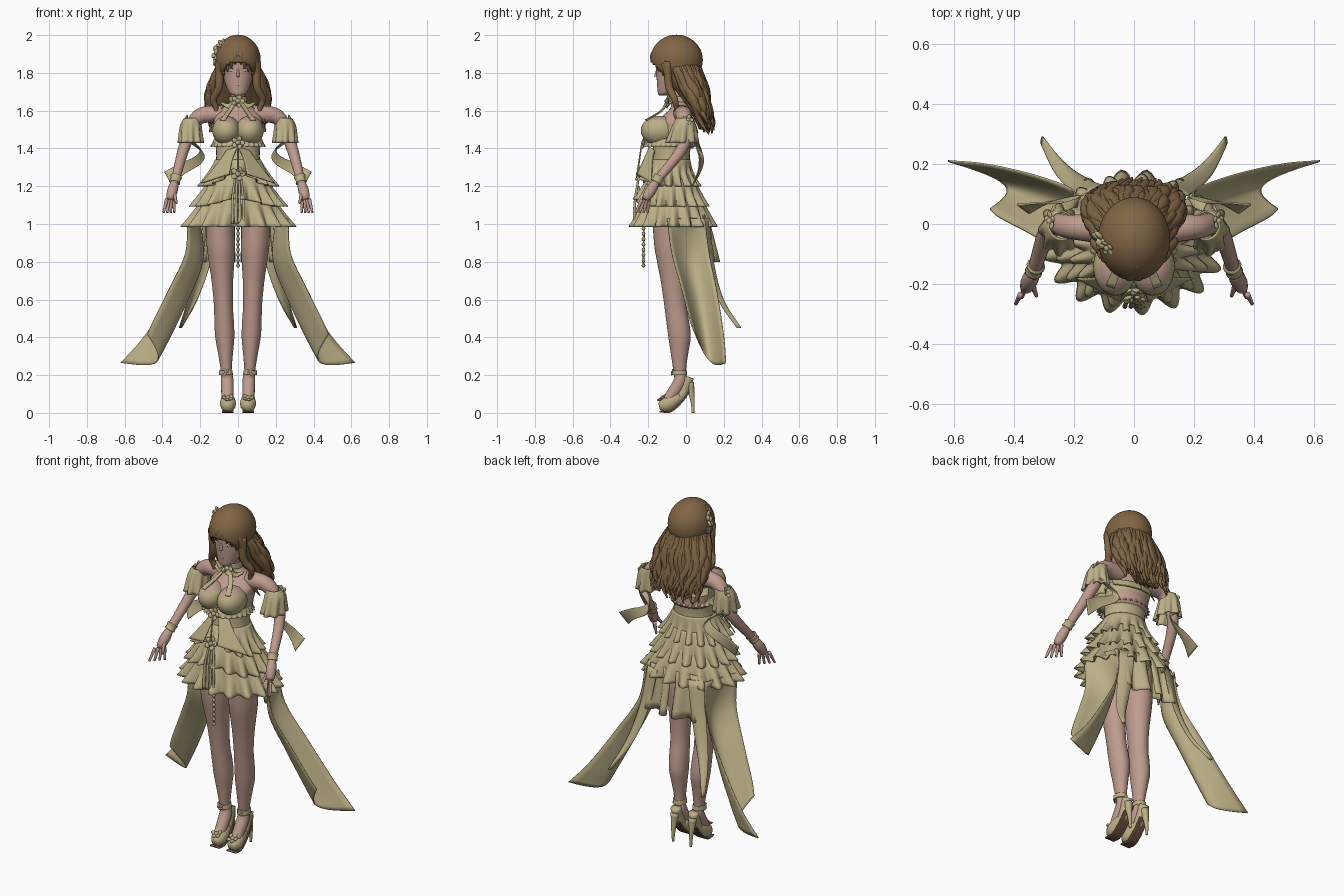
import bpy, bmesh, math, random
from mathutils import Vector, Matrix

random.seed(4)
cube = bpy.data.objects.get("Cube")
if cube:
    bpy.data.objects.remove(cube, do_unlink=True)


def material(name, *rgb):
    mat = bpy.data.materials.new(name)
    mat.use_nodes = True
    mat.diffuse_color = (*rgb, 1)
    shader = next(node for node in mat.node_tree.nodes if node.type == "BSDF_PRINCIPLED")
    shader.inputs["Base Color"].default_value = (*rgb, 1)
    return mat


cloth = material("khaki cloth", .5, .43, .24)
skin = material("skin", .52, .33, .27)
brown = material("brown hair", .22, .13, .06)
dark_sole = material("dark sole", .16, .09, .06)
eye_white = material("eye white", .6, .52, .47)


def finish(name, bm, mat, mirror=False, thick=0):
    """Turn a bmesh into a smooth object with optional thickness and mirroring."""
    bmesh.ops.recalc_face_normals(bm, faces=bm.faces)
    for face in bm.faces:
        face.smooth = True
    mesh = bpy.data.meshes.new(name)
    bm.to_mesh(mesh)
    bm.free()
    mesh.materials.append(mat)
    ob = bpy.data.objects.new(name, mesh)
    bpy.context.collection.objects.link(ob)
    if thick:
        solid = ob.modifiers.new("thickness", "SOLIDIFY")
        solid.thickness, solid.offset = thick, 0
    if mirror:
        ob.modifiers.new("mirror", "MIRROR").use_mirror_merge = False
    return ob


def smooth(points, steps=6):
    """Catmull-Rom resampling of points of any dimension."""
    pts = [Vector(point) for point in points]
    pts = [pts[0] * 2 - pts[1]] + pts + [pts[-1] * 2 - pts[-2]]
    result = []
    for before, start, end, after in zip(pts, pts[1:], pts[2:], pts[3:]):
        leave, arrive = (end - before) / 2, (after - start) / 2
        for i in range(steps):
            t = i / steps
            ease = t * t * (3 - 2 * t)
            result.append(start.lerp(end, ease) + leave * t * (1 - t) ** 2 - arrive * t * t * (1 - t))
    return result + [pts[-2]]


def grid(name, rows, mat, closed=True, cap=True, **options):
    """Skin a list of point rows."""
    bm = bmesh.new()
    rows = [[bm.verts.new(point) for point in row] for row in rows]
    count = len(rows[0])
    for low, high in zip(rows, rows[1:]):
        for i in range(count if closed else count - 1):
            j = (i + 1) % count
            bm.faces.new((low[i], low[j], high[j], high[i]))
    if closed and cap:
        bm.faces.new(rows[0])
        bm.faces.new(rows[-1])
    return finish(name, bm, mat, **options)


def loft(name, ellipses, mat, sides=32, folds=0, depth=0, lift=0, **options):
    """Stacked ellipses (x, y, z, rx, ry); folds grow towards the last one."""
    rings = smooth(ellipses)
    rows = []
    for i, (x, y, z, rx, ry) in enumerate(rings):
        t = i / (len(rings) - 1)
        row = []
        for k in range(sides):
            angle = math.tau * k / sides
            fold = depth * t * t * math.cos(folds * angle)
            rise = lift * t * max(0, -math.sin(angle)) ** 6
            row.append((x + (rx + fold) * math.cos(angle), y + (ry + fold) * math.sin(angle), z + rise))
        rows.append(row)
    return grid(name, rows, mat, **options)


def tube(name, points, mat, start, end, swell=0, sides=12, **options):
    """Round limb whose radius runs from start to end, swelling in the middle."""
    path = smooth(points)
    last = len(path) - 1
    side, rows = Vector((1, .2, .1)), []
    for i, centre in enumerate(path):
        t = i / last
        radius = start + (end - start) * t + swell * math.sin(math.pi * t)
        along = (path[min(i + 1, last)] - path[max(i - 1, 0)]).normalized()
        side = (side - along * side.dot(along)).normalized()
        up = along.cross(side)
        angles = [math.tau * k / sides for k in range(sides)]
        rows.append([centre + (side * math.cos(a) + up * math.sin(a)) * radius for a in angles])
    return grid(name, rows, mat, **options)


def panel(name, path, start, end, mat=cloth, curl=(0, 0, 0), waves=.5, thick=.006):
    """Mirrored cloth strip: a width vector swept along a path, increasingly bowed by curl."""
    centres, rows = smooth(path), []
    start, end, curl, across = Vector(start), Vector(end), Vector(curl), 12
    for i, centre in enumerate(centres):
        t = i / (len(centres) - 1)
        width, bow = start.lerp(end, t * t), curl * math.sqrt(t)
        rows.append([centre + width * (k / across - .5) + bow * math.sin(math.tau * waves * k / across)
                     for k in range(across + 1)])
    return grid(name, rows, mat, closed=False, mirror=True, thick=thick)


def add_ball(bm, matrix, radii, sides):
    bmesh.ops.create_uvsphere(bm, u_segments=sides, v_segments=sides // 2, radius=1,
                              matrix=matrix @ Matrix.Diagonal((*radii, 1)))


def ball(name, centre, radii, mat, sides=32, **options):
    bm = bmesh.new()
    add_ball(bm, Matrix.Translation(centre), radii, sides)
    return finish(name, bm, mat, **options)


def flower(name, centre, normal, size, mirror=True):
    """Five tilted petals around a round heart."""
    bm = bmesh.new()
    base = Matrix.Translation(centre) @ Vector(normal).to_track_quat("Z", "Y").to_matrix().to_4x4()
    add_ball(bm, base, [size * .4] * 3, 12)
    for i in range(5):
        petal = (Matrix.Rotation(math.tau * i / 5, 4, "Z") @ Matrix.Translation((size * .6, 0, 0))
                 @ Matrix.Rotation(-.4, 4, "Y"))
        add_ball(bm, base @ petal, (size * .5, size * .4, size * .2), 12)
    return finish(name, bm, cloth, mirror)


def leg_ring(t):
    """Leg section from hip to ankle, fuller at thigh and calf."""
    thigh, calf = (math.exp(-((t - at) / .12) ** 2) for at in (.25, .74))
    radius = .08 - .055 * t + .008 * thigh + .012 * calf
    return .1 - .04 * t, .065 * t - .095 + .012 * calf, 1.1 - .93 * t, radius, radius * 1.17


# Body and bodice
loft("torso", [(0, -.04, 1.4, .11, .08), (0, -.06, 1.52, .13, .1), (0, -.045, 1.57, .12, .08),
               (0, -.03, 1.61, .09, .055), (0, -.04, 1.65, .04, .04), (0, -.05, 1.73, .04, .04)], skin)
loft("briefs", [(0, -.08, 1, .06, .06), (0, -.08, 1.06, .16, .11), (0, -.08, 1.2, .15, .11)], cloth)
loft("bodice", [(0, -.08, 1.2, .14, .12), (0, -.08, 1.36, .115, .1), (0, -.055, 1.52, .136, .106)], cloth, cap=False)
bust = ball("bust", (.062, -.142, 1.495), (.074, .097, .078), cloth, mirror=True)
bust.data.materials.append(skin)
for face in bust.data.polygons:
    face.material_index = int(face.center.z > 1.54 + abs(face.center.x - .05) / 5)
loft("underbust_ruffle", [(0, -.09, 1.45, .125, .11), (0, -.09, 1.41, .137, .13)], cloth, sides=160,
     folds=26, depth=.008, cap=False, thick=.005)

# Legs, arms and hands
loft("leg", [leg_ring(i / 12) for i in range(13)], skin, mirror=True)
shoulder, upper, elbow = (.08, -.02, 1.58), (.21, -.01, 1.565), (.28, -.01, 1.42)
wrist, palm = (.335, -.16, 1.22), (.36, -.215, 1.13)
tube("arm", [shoulder, upper, elbow, wrist], skin, .05, .022, sides=16, mirror=True)
tube("hand", [wrist, palm], skin, .021, .02, swell=.008, mirror=True)
for i in range(4):
    spread = Vector((.012, -.013, 0)) * (i - 1.5)
    root = Vector(palm) + spread
    tube("finger", [root, root + spread * .6 + Vector((.005, -.02, -.07))], skin, .01, .006, sides=8, mirror=True)
tube("thumb", [(.34, -.2, 1.17), (.325, -.24, 1.11)], skin, .012, .006, sides=8, mirror=True)
tube("wrist_cuff", [(.327, -.14, 1.25), wrist], cloth, .032, .03, swell=-.004, mirror=True)

# Head and face
loft("head", [(0, -.125, 1.68, .018, .018), (0, -.1, 1.7, .05, .05), (0, -.07, 1.79, .08, .086),
              (0, -.06, 1.9, .086, .095), (0, -.06, 1.94, .05, .05)], skin)
tube("nose", [(0, -.153, 1.82), (0, -.16, 1.78)], skin, .005, .009)
ball("eye", (.034, -.147, 1.815), (.016, .005, .007), eye_white, mirror=True)
tube("lash", [(.016, -.152, 1.82), (.035, -.151, 1.824), (.052, -.142, 1.82)], brown, .002, .001, mirror=True)
ball("lips", (0, -.147, 1.735), (.02, .007, .006), skin)

# Hair cap with an open face
bm = bmesh.new()
add_ball(bm, Matrix.Translation((0, -.05, 1.868)), (.116, .135, .13), 64)
centres = {face: face.calc_center_median() for face in bm.faces}
opening = [face for face, c in centres.items() if c.y < -.05 and c.z < 1.7 - .85 * c.y]
bmesh.ops.delete(bm, geom=opening, context="FACES")
finish("hair_cap", bm, brown, thick=.008)

# Fringe, temple locks and wavy lengths
for i in range(5):
    x, back, drop = .015 + .02 * i, .015 * i, .02 * i
    tube("fringe_lock", [(x / 2, -.135, 1.965 - drop / 3), (x, back - .175, 1.89 - drop / 2),
                         (x, back - .165, 1.845 - drop)], brown, .008, .003, swell=.01, mirror=True)
tube("temple_lock", [(.1, -.1, 1.86), (.1, -.09, 1.73), (.13, -.06, 1.66), (.115, -.05, 1.6),
                     (.145, -.05, 1.53)], brown, .022, .004, swell=.005, mirror=True)
loft("hair_mass", [(0, -.04, 1.88, .1, .11), (0, -.01, 1.77, .115, .095), (0, .035, 1.68, .12, .075),
                   (0, .08, 1.6, .12, .055), (0, .1, 1.5, .07, .02)], brown, sides=96, folds=18, depth=.012)
strands = 34
for i in range(strands):
    angle = math.radians(224 * (i / (strands - 1) - .5))
    phase, drop, path = random.uniform(0, math.tau), random.uniform(.31, .39), []
    for j in range(9):
        t = j / 8
        wave = .018 * math.sin(phase + 11 * t) * t
        spread = .095 + .055 * math.sin(math.pi * t * .75)
        path.append((spread * math.sin(angle) + wave,
                     .145 * t - .04 + (.105 - .065 * t) * math.cos(angle) + wave / 2, 1.86 - t * drop))
    tube("hair_strand", path, brown, .008, .004, swell=.018, sides=7)
flower("hair_flower", (-.11, -.06, 1.91), (-1, -.5, .3), .045, mirror=False)
flower("upper_hair_bud", (-.09, -.08, 1.955), (-1, -1, 1), .028, mirror=False)
flower("lower_hair_bud", (-.12, -.04, 1.86), (-1, -.3, 0), .026, mirror=False)

# Choker and straps
loft("choker", [(0, -.04, 1.645, .046, .046), (0, -.045, 1.675, .043, .044)], cloth, cap=False, thick=.006)
flower("choker_flower", (0, -.1, 1.65), (0, -1, .3), .035, mirror=False)
panel("neck_strap", [(.01, -.1, 1.65), (.045, -.13, 1.6), (.08, -.21, 1.55)], (.02, .01, 0), (.03, .01, 0))
panel("collar_frill", [(.02, -.095, 1.65), (.05, -.1, 1.625), (.09, -.08, 1.64)], (0, 0, .03), (0, .02, .01))

# Tiered skirt
for i, tier in enumerate(("upper", "middle", "lower")):
    top, hem, y = 1.34 - .08 * i, 1.2 - .107 * i, .011 * i - .09
    waist, rx, ry = .118 + .02 * i, .192 + .045 * i, .145 + .032 * i
    loft(tier + "_skirt_tier", [(0, -.08, top, waist, waist * .85),
                                (0, y, (top + hem) / 2, (waist + rx) / 2, (waist * .85 + ry) / 2),
                                (0, y, hem, rx, ry)],
         cloth, sides=224, folds=17, depth=.026, lift=.04 * i * (2 - i) + .07 * (i == 0), cap=False, thick=.006)
panel("front_drape", [(.03, -.18, 1.4), (.07, -.2, 1.33), (.12, -.22, 1.24)], (.06, .03, -.02), (.15, .08, -.05))

# Flowers and tassels on the front
flower("bodice_flower", (0, -.225, 1.43), (0, -1, .2), .035, mirror=False)
flower("skirt_flower", (0, -.25, 1.265), (0, -1, .3), .038, mirror=False)
for x in (.01, .03):
    tube("tassel", [(x / 2, -.25, 1.25), (x, -.27, 1.12), (x, -.275, 1)], cloth, .006, .008, mirror=True)
tube("bodice_chain", [(0, -.235, 1.42), (0, -.26, 1.25)], cloth, .004, .005)
tube("hanging_chain", [(0, -.25, 1.2), (0, -.225, 1), (0, -.225, .78)], cloth, .005, .005)
for i in range(8):
    ball("chain_bead", (0, -.225, .78 + .028 * i), (.01, .01, .012), cloth, sides=8)

# Off-shoulder sleeves with trailing ribbons
loft("sleeve", [(.24, -.005, 1.56, .042, .045), (.25, -.01, 1.52, .052, .058), (.25, -.02, 1.43, .058, .078)],
     cloth, sides=72, folds=8, depth=.01, cap=False, thick=.006, mirror=True)
panel("sleeve_ribbon", [(.28, .04, 1.46), (.195, .07, 1.39), (.21, .08, 1.34), (.3, .07, 1.29), (.37, .05, 1.24)],
      (.02, -.04, .03), (.04, .03, .07))
flower("sleeve_bow", (.28, .01, 1.55), (1, 0, .6), .03)
panel("back_frill", [(0, .058, 1.5), (.08, .04, 1.5), (.14, -.01, 1.51)], (0, .01, -.04), (.01, .02, -.04))

# Train: folded side sweep, slim rear tail and short back panel
panel("side_train", [(.23, 0, 1.03), (.25, .025, .84), (.35, .07, .65), (.47, .11, .45), (.55, .13, .34)],
      (-.07, .2, 0), (.14, .16, -.15), curl=(-.12, 0, -.07))
panel("rear_tail", [(.14, .11, 1.03), (.18, .13, .8), (.24, .18, .6), (.305, .27, .45)],
      (.08, -.03, 0), (.01, 0, 0), curl=(0, .02, 0))
panel("back_panel", [(.09, .1, 1.05), (.1, .14, .8)], (.15, -.02, 0), (.17, -.04, 0),
      curl=(0, .025, 0), waves=1.5)

# Heeled shoes
tube("foot", [(.06, -.03, .22), (.057, -.035, .16), (.055, -.1, .06)], skin, .027, .03, swell=.006, mirror=True)
tube("shoe_toe", [(.053, -.142, .034), (.053, -.1, .046), (.055, -.03, .09)], cloth, .02, .028, swell=.018,
     sides=20, mirror=True)
tube("shoe_back", [(.054, -.07, .055), (.055, -.02, .1), (.058, .014, .19)], cloth, .03, .028, sides=20, mirror=True)
tube("heel", [(.058, .037, 0), (.058, .035, .06), (.058, .02, .16)], cloth, .007, .024, swell=-.004, mirror=True)
panel("sole", [(.054, -.14, .007), (.054, -.08, .007), (.054, -.02, .06), (.054, .015, .11)],
      (.06, 0, 0), (.05, 0, 0), mat=dark_sole, thick=.008)
loft("ankle_strap", [(.064, -.035, .2, .034, .038), (.065, -.035, .225, .032, .036)], cloth,
     cap=False, thick=.007, mirror=True)
flower("shoe_flower", (.053, -.125, .08), (0, -.7, 1), .03)
flower("ankle_bow", (.064, -.072, .215), (0, -1, .2), .018)
